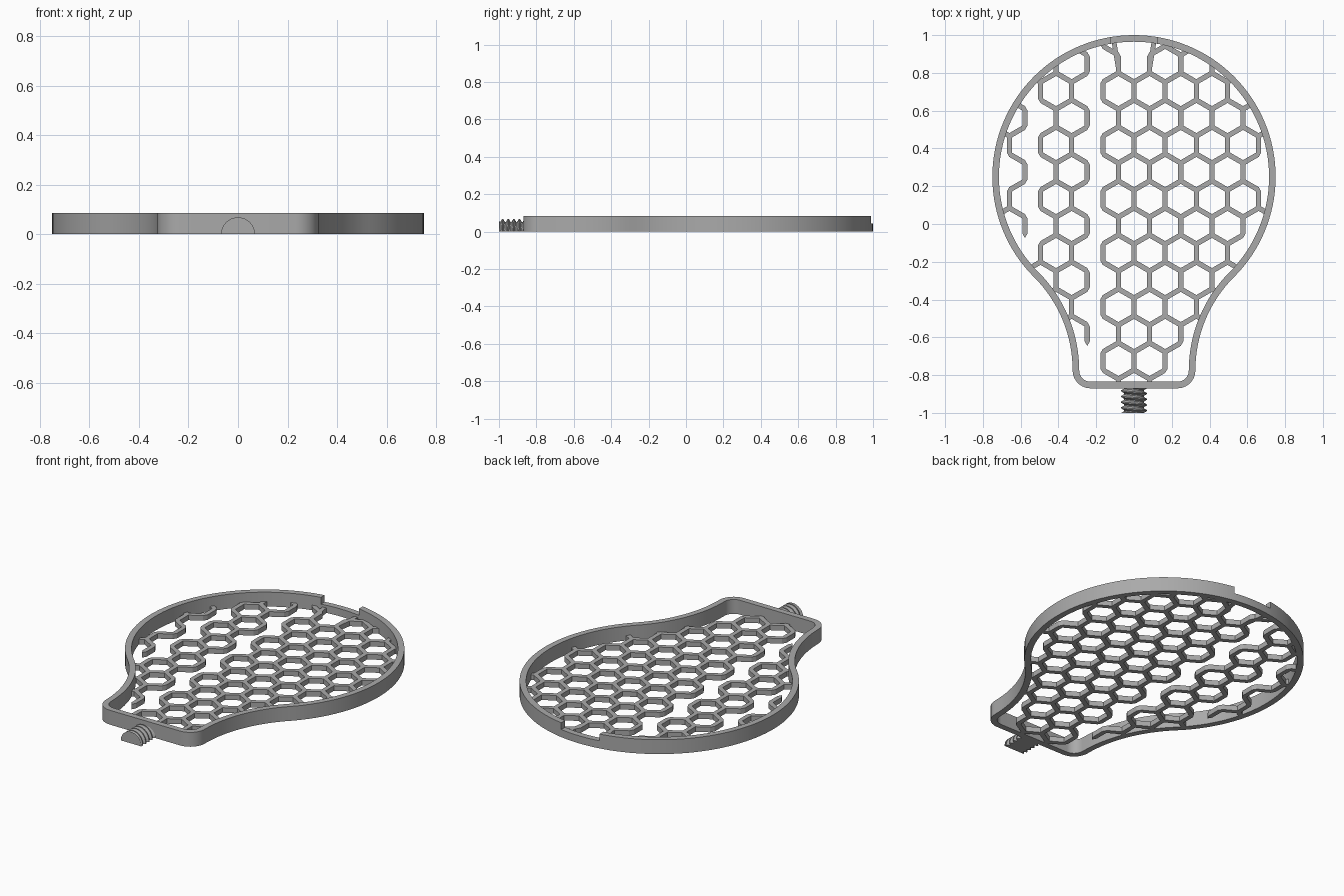
import bpy, bmesh, math
from mathutils import Vector

if "Cube" in bpy.data.objects:
    bpy.data.objects.remove(bpy.data.objects["Cube"])

GREY = (0.4, 0.4, 0.4, 1)
grey = bpy.data.materials.new("plain grey")
grey.use_nodes = True
grey.diffuse_color = GREY
grey.node_tree.nodes["Principled BSDF"].inputs["Base Color"].default_value = GREY

WALL, RIM_H, NOTCH_Z, RIB_H = 0.035, 0.085, 0.045, 0.03
PITCH, RIB_W = 0.165, 0.027
ROW_0 = -0.725


def finish(bm, name, smooth=True):
    """Turn a bmesh into a named grey object."""
    bmesh.ops.recalc_face_normals(bm, faces=bm.faces)
    mesh = bpy.data.meshes.new(name)
    bm.to_mesh(mesh)
    bm.free()
    mesh.materials.append(grey)
    obj = bpy.data.objects.new(name, mesh)
    bpy.context.collection.objects.link(obj)
    bpy.ops.object.select_all(action="DESELECT")
    obj.select_set(True)
    bpy.context.view_layer.objects.active = obj
    if smooth:
        bpy.ops.object.shade_smooth_by_angle(angle=math.radians(30))
    return obj


def arc(cx, cy, r, a0, a1, n):
    angles = [math.radians(a0 + (a1 - a0) * i / n) for i in range(n + 1)]
    return [Vector((cx + r * math.cos(a), cy + r * math.sin(a))) for a in angles]


def outline(inset):
    """Bulb outline: big round head, concave neck, rounded foot corners."""
    half = arc(0, 0.25, 0.75 - inset, 90, -45, 48)
    half += arc(1.025, -0.775, 0.7 + inset, 135, 180, 16)[1:]
    half += arc(0.23, -0.775, 0.095 - inset, 0, -90, 10)[1:]
    return half + [Vector((-p.x, p.y)) for p in reversed(half[1:])]


def inside(p, poly):
    hit = False
    for a, b in zip(poly, poly[1:] + poly[:1]):
        if (a.y > p.y) != (b.y > p.y):
            if p.x < a.x + (b.x - a.x) * (p.y - a.y) / (b.y - a.y):
                hit = not hit
    return hit


def raise_faces(bm, height):
    """Give a flat mesh thickness upwards."""
    new = bmesh.ops.extrude_face_region(bm, geom=bm.faces[:])["geom"]
    verts = [g for g in new if isinstance(g, bmesh.types.BMVert)]
    bmesh.ops.translate(bm, verts=verts, vec=(0, 0, height))


# Rim wall
bm = bmesh.new()
outer = [bm.verts.new((p.x, p.y, 0)) for p in outline(0)]
inner = [bm.verts.new((p.x, p.y, 0)) for p in outline(WALL)]
for i in range(len(outer)):
    j = (i + 1) % len(outer)
    bm.faces.new((outer[i], outer[j], inner[j], inner[i]))
raise_faces(bm, RIM_H)
rim = finish(bm, "rim", smooth=False)

# Notch cut in the top of the rim at the back
bm = bmesh.new()
bmesh.ops.create_cube(bm, size=1)
bmesh.ops.scale(bm, vec=(0.25, 0.2, 0.2), verts=bm.verts)
bmesh.ops.translate(bm, vec=(0, 0.98, NOTCH_Z + 0.1), verts=bm.verts)
cutter = finish(bm, "notch_cutter", smooth=False)
cutter.hide_render = True
cut = rim.modifiers.new("notch", "BOOLEAN")
cut.operation, cut.solver, cut.object = "DIFFERENCE", "EXACT", cutter
bpy.context.view_layer.objects.active = rim
cutter.select_set(False)
rim.select_set(True)
bpy.ops.object.modifier_apply(modifier="notch")
bpy.data.objects.remove(cutter)
bpy.ops.object.shade_smooth_by_angle(angle=math.radians(30))

# Honeycomb layout: cells in each row, counted from the foot
CELLS = [2, 3, 4, 5, 6, 7, 8, 7, 8, 7, 6, 3]
SIDE = PITCH / math.sqrt(3)


def key(p):
    return (round(p.x * 500), round(p.y * 500))


nodes, edges = {}, set()
for row, count in enumerate(CELLS):
    y = ROW_0 + row * SIDE * 1.5
    for c in range(count):
        x = (c - (count - 1) / 2) * PITCH
        if row == len(CELLS) - 1 and abs(x) < 0.01:
            continue  # open gap below the notch
        ring = arc(x, y, SIDE, 30, 390, 6)
        for k in range(6):
            # odd corners have a neighbour straight up, even ones straight down
            nodes.setdefault(key(ring[k]), (ring[k], 90 if k % 2 else -90))
            edges.add(frozenset((key(ring[k]), key(ring[k + 1]))))

# Honeycomb ribs: triangular hubs joined by bars, with stubs reaching the rim
bm = bmesh.new()
edge_line, wall_mid = outline(0), outline(WALL / 2)


def flat(points):
    bm.faces.new([bm.verts.new((p.x, p.y, 0)) for p in points])


for k, (p, first) in nodes.items():
    flat([arc(p.x, p.y, RIB_W / math.sqrt(3), first + t, 0, 1)[0] for t in (60, 180, 300)])
    for turn in (0, 120, 240):
        a = math.radians(first + turn)
        d = Vector((math.cos(a), math.sin(a)))
        n = Vector((-d.y, d.x)) * RIB_W / 2
        start = p + d * RIB_W / (2 * math.sqrt(3))
        q = p + d * SIDE
        pair = frozenset((k, key(q)))
        if pair in edges:
            if k == min(pair):
                end = q - (start - p)
                flat([start - n, end - n, end + n, start + n])
        elif not inside(q, edge_line):
            end = start.copy()
            while inside(end, wall_mid):
                end += d * 0.003
            if (end - start).length > 0.001:
                flat([start - n, end - n, end + n, start + n])

# Tapered ribs on each side of the notch
for s in (-1, 1):
    flat([Vector((s * x, y)) for x, y in ((0.12, 0.975), (0.095, 0.975), (0.07, 0.82), (0.095, 0.82))])
bmesh.ops.remove_doubles(bm, verts=bm.verts, dist=0.0005)
raise_faces(bm, RIB_H)
finish(bm, "honeycomb_ribs", smooth=False)

# Half-round threaded stem, flat underneath
bm = bmesh.new()
LEAD, STEPS = 0.03, 24
PROFILE = [(0, 0.052), (0.3, 0.068), (0.5, 0.068), (0.8, 0.052)]
rings = []
for turn in range(-1, 6):
    for along, radius in PROFILE:
        ring = []
        for i in range(STEPS + 1):
            a = math.pi * i / STEPS
            y = -1 + LEAD * (turn + along + a / math.tau)
            y = min(max(y, -1), -0.85)
            ring.append(bm.verts.new((radius * math.cos(a), y, radius * math.sin(a))))
        rings.append(ring)
for r0, r1 in zip(rings, rings[1:]):
    for i in range(STEPS):
        bm.faces.new((r0[i], r0[i + 1], r1[i + 1], r1[i]))
    bm.faces.new((r0[STEPS], r0[0], r1[0], r1[STEPS]))
for ring in (rings[0], rings[-1]):
    bm.faces.new(ring)
bmesh.ops.dissolve_degenerate(bm, edges=bm.edges, dist=0.0001)
finish(bm, "threaded_stem")
